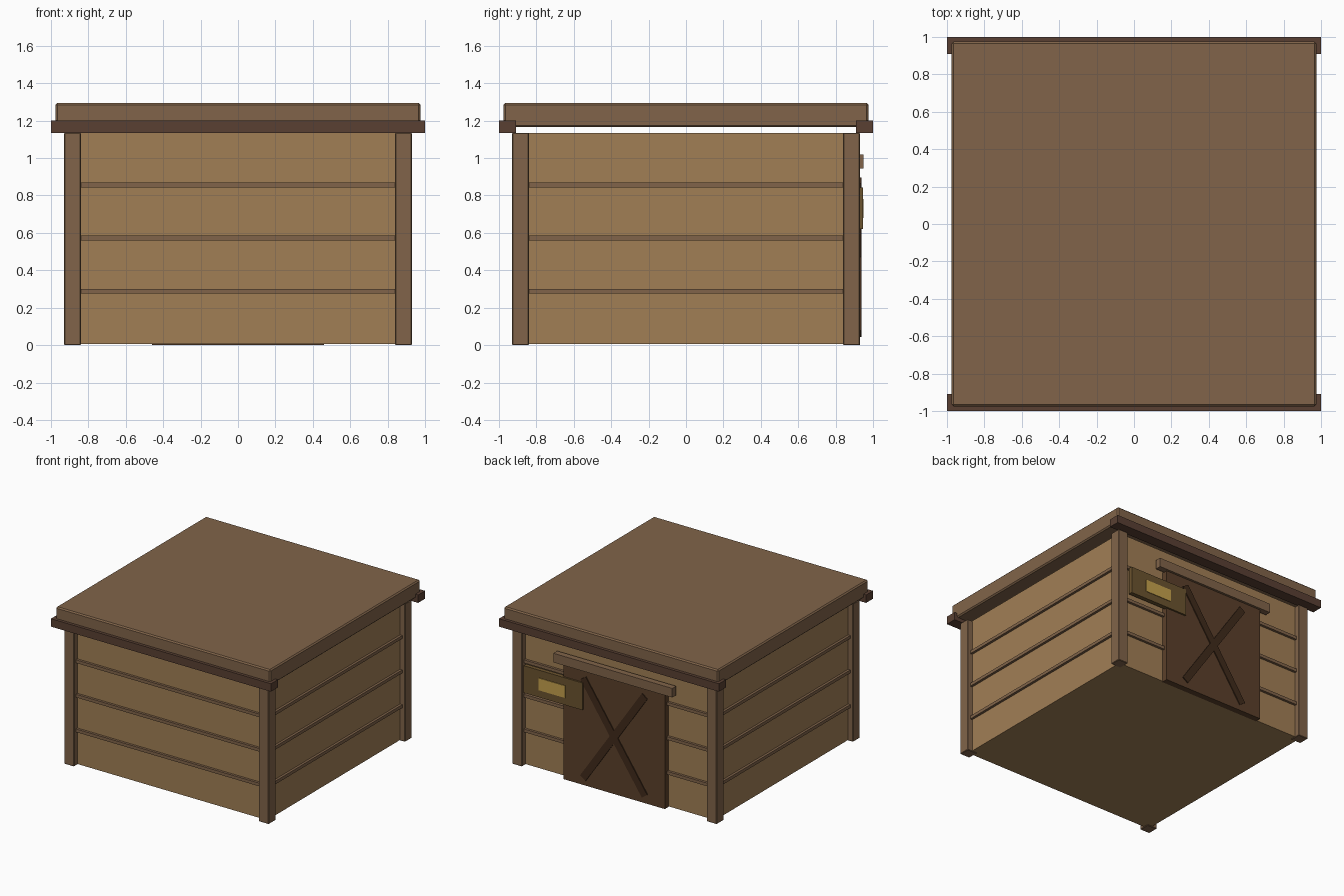
import bpy
from math import atan2, hypot, pi

if "Cube" in bpy.data.objects:
    bpy.data.objects.remove(bpy.data.objects["Cube"])


def material(name, r, g, b):
    lin = [(c / 255) ** 2.2 for c in (r, g, b)]
    m = bpy.data.materials.new(name)
    m.diffuse_color = (*lin, 1)
    m.use_nodes = True
    m.node_tree.nodes["Principled BSDF"].inputs["Base Color"].default_value = m.diffuse_color
    return m


TAN = material("tan_boards", 160, 126, 86)
BROWN = material("brown_timber", 128, 100, 75)
DARK = material("dark_beam", 90, 66, 54)
DOOR = material("door_wood", 92, 66, 46)
BRACE = material("brace_wood", 66, 46, 32)
SIGN = material("sign_wood", 107, 84, 50)
GOLD = material("gold_plate", 196, 160, 78)


def box(name, x, y, z, mat, bevel=0.0):
    """Box from (min, max) pairs on each axis."""
    bpy.ops.mesh.primitive_cube_add(size=1, location=[sum(p) / 2 for p in (x, y, z)])
    ob = bpy.context.object
    ob.name = name
    ob.scale = [p[1] - p[0] for p in (x, y, z)]
    bpy.ops.object.transform_apply(location=False, rotation=False, scale=True)
    ob.data.materials.append(mat)
    if bevel:
        mod = ob.modifiers.new("edge", "BEVEL")
        mod.width = bevel
        mod.segments = 1
    return ob


# Main body
W = 0.885
box("shed_body", (-W, W), (-W, W), (0.005, 1.135), TAN)

# Corner posts
for sx in (-1, 1):
    for sy in (-1, 1):
        px, py = sx * 0.885, sy * 0.885
        box("corner_post", (px - 0.045, px + 0.045), (py - 0.045, py + 0.045),
            (0, 1.135), BROWN, 0.004)

# Horizontal battens on all four walls
for z in (0.275, 0.56, 0.843):
    for s in (-1, 1):
        out = sorted((s * 0.87, s * 0.905))
        box("wall_batten_x", (-0.85, 0.85), out, (z, z + 0.026), BROWN)
        box("wall_batten_y", out, (-0.85, 0.85), (z, z + 0.026), BROWN)

# Eave beams front and back, and the flat roof slab
for s in (-1, 1):
    box("eave_beam", (-1, 1), sorted((s * 0.91, s)), (1.135, 1.2), DARK)
box("roof_slab", (-0.975, 0.975), (-0.975, 0.975), (1.165, 1.295), BROWN, 0.01)

# Barn door with crossed braces and sliding rail on the back wall
box("door", (-0.46, 0.46), (0.88, 0.931), (0, 0.95), DOOR)
dx, dz = 0.56, 0.82
for s in (-1, 1):
    brace = box("door_brace", (-0.03, 0.03), (0.925, 0.939),
                (0.47 - hypot(dx, dz) / 2, 0.47 + hypot(dx, dz) / 2), BRACE)
    brace.rotation_euler.y = s * atan2(dx, dz)
box("door_rail", (-0.54, 0.54), (0.90, 0.95), (0.945, 1.02), BROWN)

# Hanging sign with a small plate
box("sign_board", (0.28, 0.815), (0.91, 0.945), (0.62, 0.843), SIGN)
box("sign_plate", (0.435, 0.675), (0.94, 0.95), (0.68, 0.78), GOLD)
